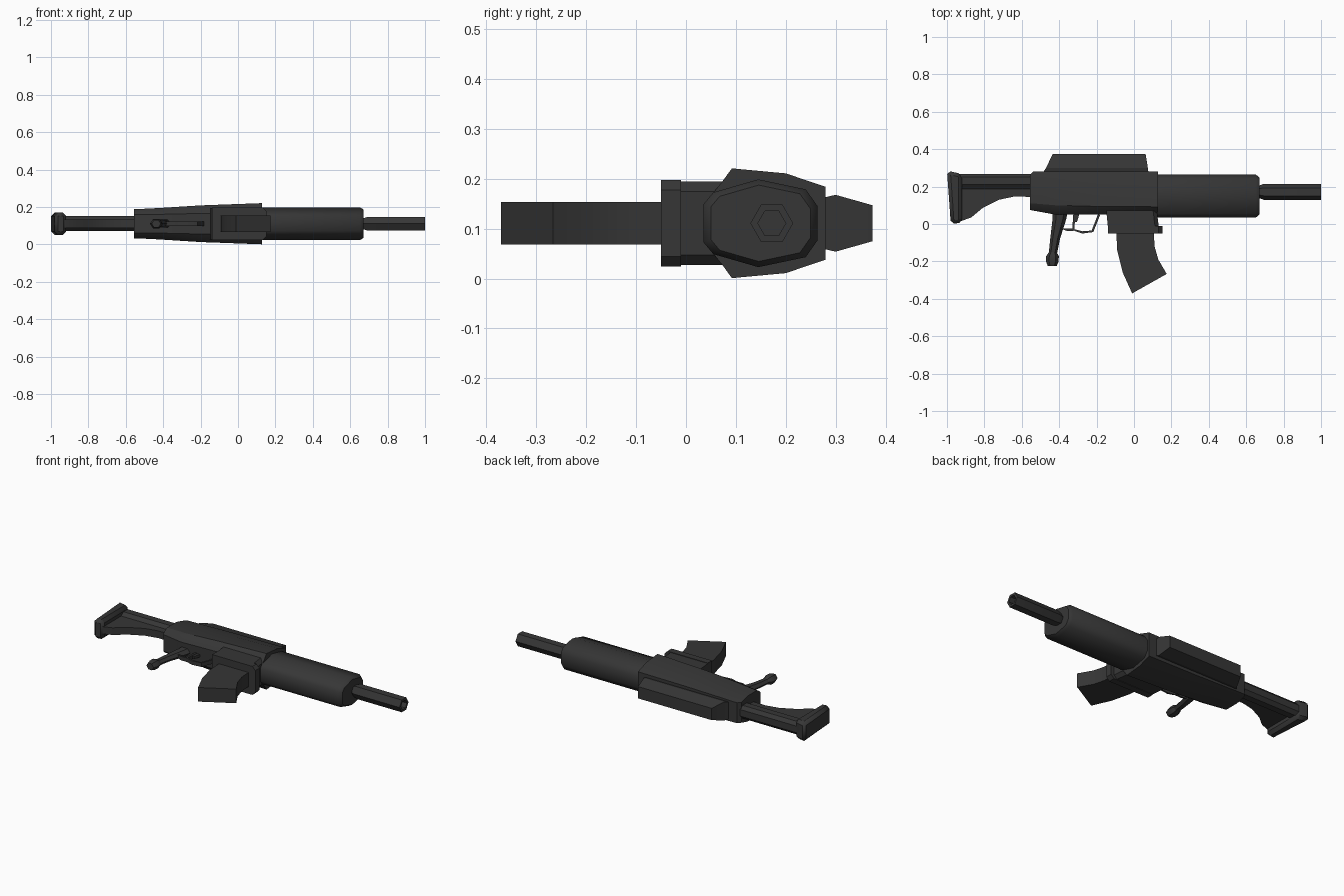
import bpy, bmesh, math
from mathutils import Vector

cube = bpy.data.objects.get("Cube")
if cube:
    bpy.data.objects.remove(cube, do_unlink=True)

MID = 0.111  # height of the plane of symmetry

black = bpy.data.materials.new("gunmetal black")
black.use_nodes = True
colour = (0.037, 0.037, 0.037, 1)
black.diffuse_color = colour
black.node_tree.nodes["Principled BSDF"].inputs["Base Color"].default_value = colour


def loft(name, rings, angle=30):
    """Skin a list of equal rings of points and cap both ends."""
    bm = bmesh.new()
    loops = [[bm.verts.new(p) for p in ring] for ring in rings]
    for a, b in zip(loops, loops[1:]):
        for i in range(len(a)):
            j = (i + 1) % len(a)
            bm.faces.new((a[i], a[j], b[j], b[i]))
    bm.faces.new(loops[0][::-1])
    bm.faces.new(loops[-1])
    bmesh.ops.recalc_face_normals(bm, faces=bm.faces)
    mesh = bpy.data.meshes.new(name)
    bm.to_mesh(mesh)
    bm.free()
    mesh.materials.append(black)
    obj = bpy.data.objects.new(name, mesh)
    bpy.context.collection.objects.link(obj)
    bpy.ops.object.select_all(action="DESELECT")
    obj.select_set(True)
    bpy.context.view_layer.objects.active = obj
    bpy.ops.object.shade_smooth_by_angle(angle=math.radians(angle))
    return obj


def section(x, half):
    """Symmetric cross-section at x from (y, half width) pairs."""
    return ([(x, y, MID + h) for y, h in half]
            + [(x, y, MID - h) for y, h in reversed(half)])


def slab(name, outline, half, bevel=0.0):
    """Side outline extruded about the plane of symmetry."""
    obj = loft(name, [[(x, y, MID + s * half) for x, y in outline] for s in (-1, 1)])
    if bevel:
        mod = obj.modifiers.new("bevel", "BEVEL")
        mod.width, mod.segments = bevel, 1
    return obj


def hexagon(x, y, r, sides=6):
    return [(x, y + r * math.cos(math.tau * i / sides),
             MID + r * math.sin(math.tau * i / sides)) for i in range(sides)]


def limb(name, stations, sides=6):
    """Round limb hanging down -y from (x, y, rx, rz) stations."""
    return loft(name, [[(x + rx * math.cos(math.tau * i / sides), y,
                         MID + rz * math.sin(math.tau * i / sides))
                        for i in range(sides)] for x, y, rx, rz in stations])


# Barrel with a recessed bore
loft("barrel", [hexagon(0.64, 0.172, 0.03), hexagon(0.67, 0.172, 0.034),
                hexagon(0.695, 0.172, 0.043), hexagon(1.0, 0.172, 0.043),
                hexagon(1.0, 0.172, 0.028), hexagon(0.9, 0.172, 0.028)])

# Handguard with a chamfered nose
guard = [(0.035, 0.038), (0.055, 0.062), (0.145, 0.088), (0.24, 0.068), (0.264, 0.034)]
nose = [(0.15 + (y - 0.15) * 0.87, h * 0.87) for y, h in guard]
loft("handguard", [section(0.10, guard), section(0.652, guard), section(0.67, nose)], 50)

# Receiver, widening toward the front
rear = [(0.075, 0.05), (0.085, 0.062), (0.11, 0.078), (0.2, 0.078), (0.262, 0.062)]
back = [(0.072, 0.05), (0.082, 0.062), (0.11, 0.078), (0.2, 0.078), (0.28, 0.062)]
middle = [(0.05, 0.05), (0.07, 0.068), (0.1, 0.084), (0.2, 0.083), (0.28, 0.065)]
wide = [(0.05, 0.055), (0.07, 0.08), (0.094, 0.098), (0.2, 0.092), (0.28, 0.07)]
front = [(0.052, 0.058), (0.074, 0.085), (0.092, 0.11), (0.2, 0.1), (0.28, 0.073)]
loft("receiver", [section(-0.557, rear), section(-0.54, back), section(-0.42, middle),
                  section(-0.2, wide), section(0.128, front)], 25)


def footprint(y, x0, x1, h, cut):
    """Plan of a block with chamfered front corners."""
    half = [(x0, h), (x1 - cut, h), (x1, h - cut)]
    return ([(x, y, MID + z) for x, z in half]
            + [(x, y, MID - z) for x, z in reversed(half)])


# Magazine well and its flared lip
loft("magazine_well", [footprint(0.09, -0.15, 0.12, 0.084, 0.02),
                       footprint(-0.012, -0.14, 0.132, 0.084, 0.02)])
loft("magazine_well_lip", [footprint(-0.01, -0.14, 0.152, 0.087, 0.02),
                           footprint(-0.05, -0.14, 0.152, 0.087, 0.02)])

# Curved magazine
slab("magazine", [(-0.095, -0.03), (-0.09, -0.14), (-0.06, -0.26), (-0.01, -0.371),
                  (0.175, -0.267), (0.13, -0.19), (0.11, -0.12), (0.105, -0.03)], 0.043)


# Top rail block
def rail_ring(y, x0, x1, h):
    return [(x0, y, MID - h), (x1, y, MID - h), (x1, y, MID + h), (x0, y, MID + h)]


loft("top_rail", [rail_ring(0.27, -0.49, 0.078, 0.05), rail_ring(0.30, -0.47, 0.074, 0.057),
                  rail_ring(0.374, -0.435, 0.062, 0.036)], 20)

# Stock tube, web and butt
tube = [(0.188, 0.022), (0.21, 0.04), (0.25, 0.04), (0.268, 0.02)]
loft("stock_tube", [section(-0.95, tube), section(-0.54, tube)])
slab("stock_web", [(-0.94, 0.2), (-0.94, 0.01), (-0.87, 0.035), (-0.81, 0.085),
                   (-0.72, 0.13), (-0.64, 0.147), (-0.55, 0.145), (-0.55, 0.2)], 0.022)
butt_outline = [(-1.0, 0.285), (-0.94, 0.272), (-0.92, 0.262), (-0.92, 0.03),
                (-0.915, 0.008), (-0.98, 0.0), (-0.985, 0.08)]
slab("butt_plate", butt_outline, 0.06, 0.018)

# Slim pistol grip with a knob at its end
limb("grip", [(-0.395, 0.08, 0.042, 0.026), (-0.398, 0.03, 0.037, 0.024),
              (-0.422, -0.08, 0.026, 0.019), (-0.434, -0.16, 0.022, 0.018)])
limb("grip_knob", [(-0.434, -0.15, 0.02, 0.018), (-0.436, -0.172, 0.034, 0.028),
                   (-0.437, -0.2, 0.034, 0.028), (-0.437, -0.224, 0.024, 0.022)])

# Trigger guard strip, trigger
path = [(-0.318, 0.06), (-0.325, -0.03), (-0.275, -0.045), (-0.222, -0.039), (-0.187, 0.05)]
rings = []
for i, p in enumerate(path):
    a, b = Vector(path[max(i - 1, 0)]), Vector(path[min(i + 1, len(path) - 1)])
    t = (b - a).normalized() * 0.006
    rings.append([(p[0] - t.y * s, p[1] + t.x * s, MID + z)
                  for s, z in ((-1, -0.012), (1, -0.012), (1, 0.012), (-1, 0.012))])
loft("trigger_guard", rings)
slab("guard_tang", [(-0.40, -0.02), (-0.36, -0.037), (-0.32, -0.036), (-0.32, -0.025),
                    (-0.36, -0.025)], 0.012)
slab("trigger", [(-0.318, 0.06), (-0.315, 0.01), (-0.305, 0.01), (-0.29, 0.06)], 0.008)
